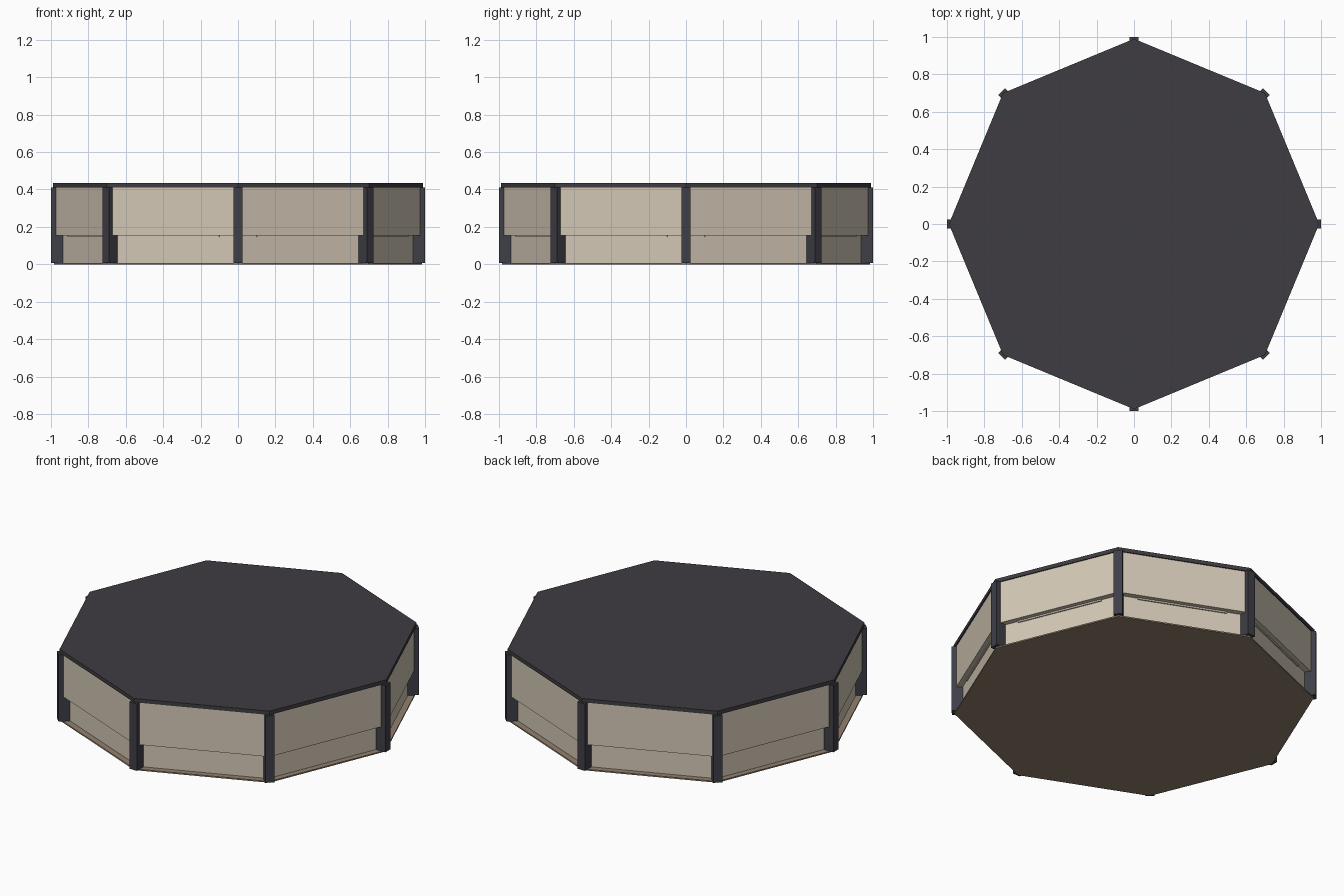
import bpy, bmesh, math
from mathutils import Matrix, Vector

if "Cube" in bpy.data.objects:
    bpy.data.objects.remove(bpy.data.objects["Cube"])

SIDES = 8
STEP = 2 * math.pi / SIDES


def material(name, rgb):
    m = bpy.data.materials.new(name)
    lin = [((c / 255 + 0.055) / 1.055) ** 2.4 for c in rgb]
    m.diffuse_color = (*lin, 1)
    m.use_nodes = True
    m.node_tree.nodes["Principled BSDF"].inputs["Base Color"].default_value = m.diffuse_color
    return m


DARK = material("charcoal", (62, 60, 65))
POST = material("slate", (62, 63, 71))
CREAM = material("cream", (212, 200, 182))
BROWN = material("brown", (146, 129, 110))


def finish(bm, name, mat):
    bmesh.ops.recalc_face_normals(bm, faces=bm.faces)
    me = bpy.data.meshes.new(name)
    bm.to_mesh(me)
    bm.free()
    me.materials.append(mat)
    ob = bpy.data.objects.new(name, me)
    bpy.context.collection.objects.link(ob)
    return ob


def octagon(name, radius, z0, z1, mat):
    """Solid octagonal slab with a corner on each axis."""
    bm = bmesh.new()
    ring = [bm.verts.new((radius * math.cos(i * STEP), radius * math.sin(i * STEP), z0))
            for i in range(SIDES)]
    face = bm.faces.new(ring)
    ext = bmesh.ops.extrude_face_region(bm, geom=[face], use_keep_orig=True)
    moved = [g for g in ext["geom"] if isinstance(g, bmesh.types.BMVert)]
    bmesh.ops.translate(bm, verts=moved, vec=(0, 0, z1 - z0))
    return finish(bm, name, mat)


def box_ring(name, r0, r1, width, z0, z1, offset, mat):
    """One box repeated around the centre at every side or corner."""
    bm = bmesh.new()
    for i in range(SIDES):
        mtx = (Matrix.Rotation((i + offset) * STEP, 4, 'Z')
               @ Matrix.Translation(Vector(((r0 + r1) / 2, 0, (z0 + z1) / 2)))
               @ Matrix.Diagonal((r1 - r0, width, z1 - z0, 1)))
        bmesh.ops.create_cube(bm, size=1, matrix=mtx)
    return finish(bm, name, mat)


# Floor and lid
octagon("floor", 0.985, 0.0, 0.008, BROWN)
octagon("lid", 0.99, 0.411, 0.434, DARK)

# Recessed lower wall and overhanging upper wall
octagon("lower_wall", 0.947, 0.008, 0.155, CREAM)
octagon("upper_wall", 0.983, 0.155, 0.411, CREAM)

# Thin battens under the overhang
box_ring("battens", 0.865, 0.882, 0.51, 0.146, 0.155, 0.5, CREAM)

# Corner posts
box_ring("posts", 0.92, 1.0, 0.05, 0.008, 0.411, 0, POST)
